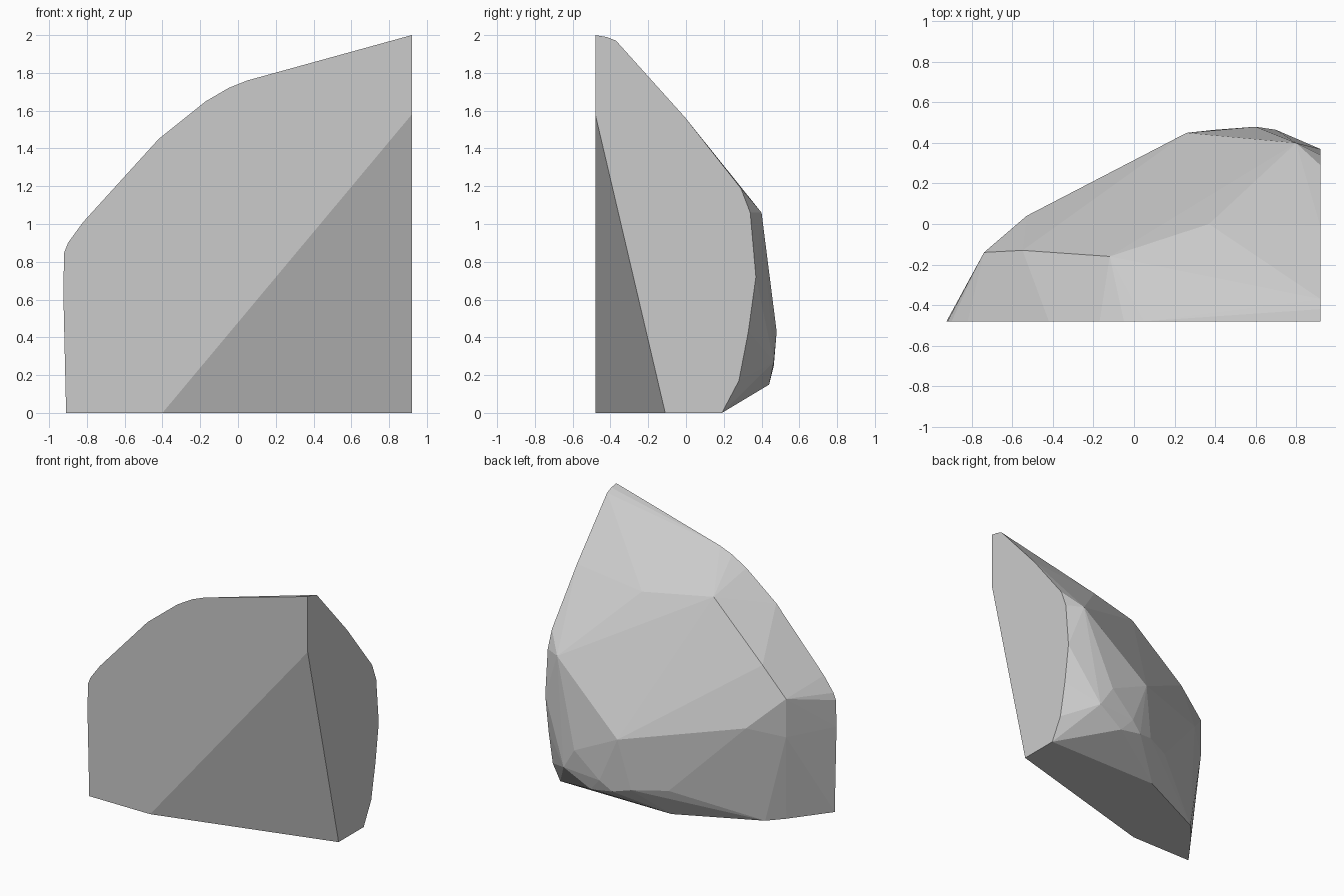
import bpy
import bmesh
import math

FRONT_Y, RIGHT_X = -0.48, 0.92

# flat front face outline (x, z), lower right corner sliced off
front = [(-0.91, 0), (-0.925, 0.65), (-0.92, 0.85), (-0.90, 0.90), (-0.82, 1.01),
         (-0.42, 1.45), (-0.17, 1.65), (-0.05, 1.72), (0.05, 1.76),
         (0.92, 2.0), (0.92, 1.58), (-0.40, 0)]

# flat right face outline (y, z)
right = [(-0.42, 1.99), (-0.37, 1.97), (-0.01, 1.57), (0.29, 1.19), (0.34, 1.06),
         (0.37, 0.72), (0.33, 0.43), (0.28, 0.17), (0.19, 0), (-0.11, 0)]

# base outline (x, y)
base = [(-0.01, 0.19), (-0.60, -0.09), (-0.70, -0.20)]

# facet corners of the rounded back
back = [(-0.12, -0.16, 1.54), (-0.55, -0.13, 1.15), (-0.74, -0.14, 0.94),
        (-0.74, -0.14, 0.65), (-0.53, 0.04, 0.73), (0.26, 0.45, 0.59),
        (0.80, 0.40, 1.06), (0.37, 0.0, 1.51), (0.60, 0.48, 0.43),
        (0.70, 0.465, 0.27), (0.40, 0.465, 0.25), (0.49, 0.44, 0.15),
        (0.31, 0.44, 0.18), (0.18, 0.40, 0.21), (-0.05, 0.28, 0.22)]

points = [(x, FRONT_Y, z) for x, z in front]
points += [(RIGHT_X, y, z) for y, z in right]
points += [(x, y, 0) for x, y in base]
points += back

# faceted rock as the hull of its corners
bm = bmesh.new()
for p in points:
    bm.verts.new(p)
hull = bmesh.ops.convex_hull(bm, input=bm.verts[:])
loose = [v for v in bm.verts if not v.link_faces]
bmesh.ops.delete(bm, geom=loose, context='VERTS')
bmesh.ops.dissolve_limit(bm, angle_limit=math.radians(0.5),
                         verts=bm.verts[:], edges=bm.edges[:])
bmesh.ops.recalc_face_normals(bm, faces=bm.faces[:])
mesh = bpy.data.meshes.new("rock_chunk")
bm.to_mesh(mesh)
bm.free()
bpy.context.collection.objects.link(bpy.data.objects.new("rock_chunk", mesh))
